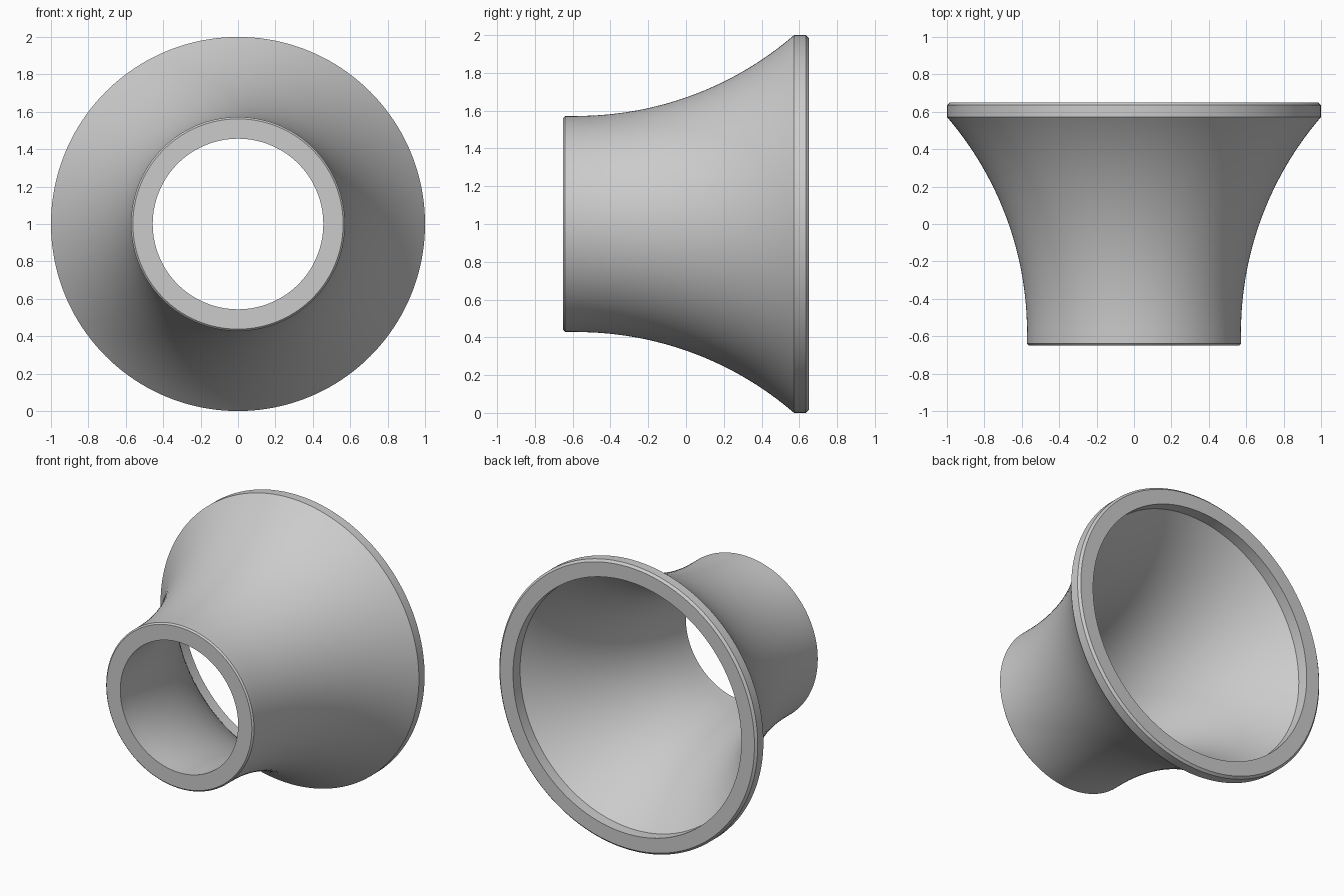
import bpy, bmesh, math
from mathutils import Matrix, Vector

cube = bpy.data.objects.get("Cube")
if cube:
    bpy.data.objects.remove(cube, do_unlink=True)

FRONT, BACK, RIM = -0.65, 0.65, 0.572   # positions along the axis
NECK, WALL = 0.572, 0.116               # neck radius, wall thickness
FLARE = -0.58                           # where the flare begins
STEPS, SIDES = 32, 160

# Circular flare, tangent to the neck and reaching radius 1 at the rim
run, rise = RIM - FLARE, 1 - NECK
arc_radius = (run**2 + rise**2) / (2 * rise)
sweep = math.asin(run / arc_radius)
flare = [(FLARE + arc_radius * math.sin(sweep * i / STEPS),
          NECK + arc_radius * (1 - math.cos(sweep * i / STEPS)))
         for i in range(STEPS + 1)]

# Closed wall section as (y, radius): outside, rim, then back along the inside
outside = [(FRONT, NECK - 0.01), (FRONT + 0.01, NECK)] + flare
rim = [(BACK - 0.015, 1), (BACK, 0.985), (BACK, 1 - WALL)]
inside = [(y, r - WALL) for y, r in reversed(flare)] + [(FRONT, NECK - WALL)]
section = outside + rim + inside

# Revolve the section around the horizontal axis
bm = bmesh.new()
rings = []
for s in range(SIDES):
    turn = Matrix.Rotation(math.tau * s / SIDES, 3, 'Y')
    rings.append([bm.verts.new(turn @ Vector((r, y, 0)) + Vector((0, 0, 1)))
                  for y, r in section])
for s in range(SIDES):
    a, b = rings[s - 1], rings[s]
    for i in range(len(section)):
        bm.faces.new((a[i - 1], a[i], b[i], b[i - 1]))
bmesh.ops.recalc_face_normals(bm, faces=bm.faces)
mesh = bpy.data.meshes.new("flared_collar")
bm.to_mesh(mesh)
bm.free()
collar = bpy.data.objects.new("flared_collar", mesh)
bpy.context.collection.objects.link(collar)

# Plain grey material
grey = bpy.data.materials.new("plain_grey")
grey.use_nodes = True
colour = (0.6, 0.6, 0.6, 1)
grey.diffuse_color = colour
grey.node_tree.nodes["Principled BSDF"].inputs["Base Color"].default_value = colour
mesh.materials.append(grey)

# Smooth curves, sharp rims
bpy.ops.object.select_all(action='DESELECT')
collar.select_set(True)
bpy.context.view_layer.objects.active = collar
bpy.ops.object.shade_smooth_by_angle(angle=math.radians(30))
